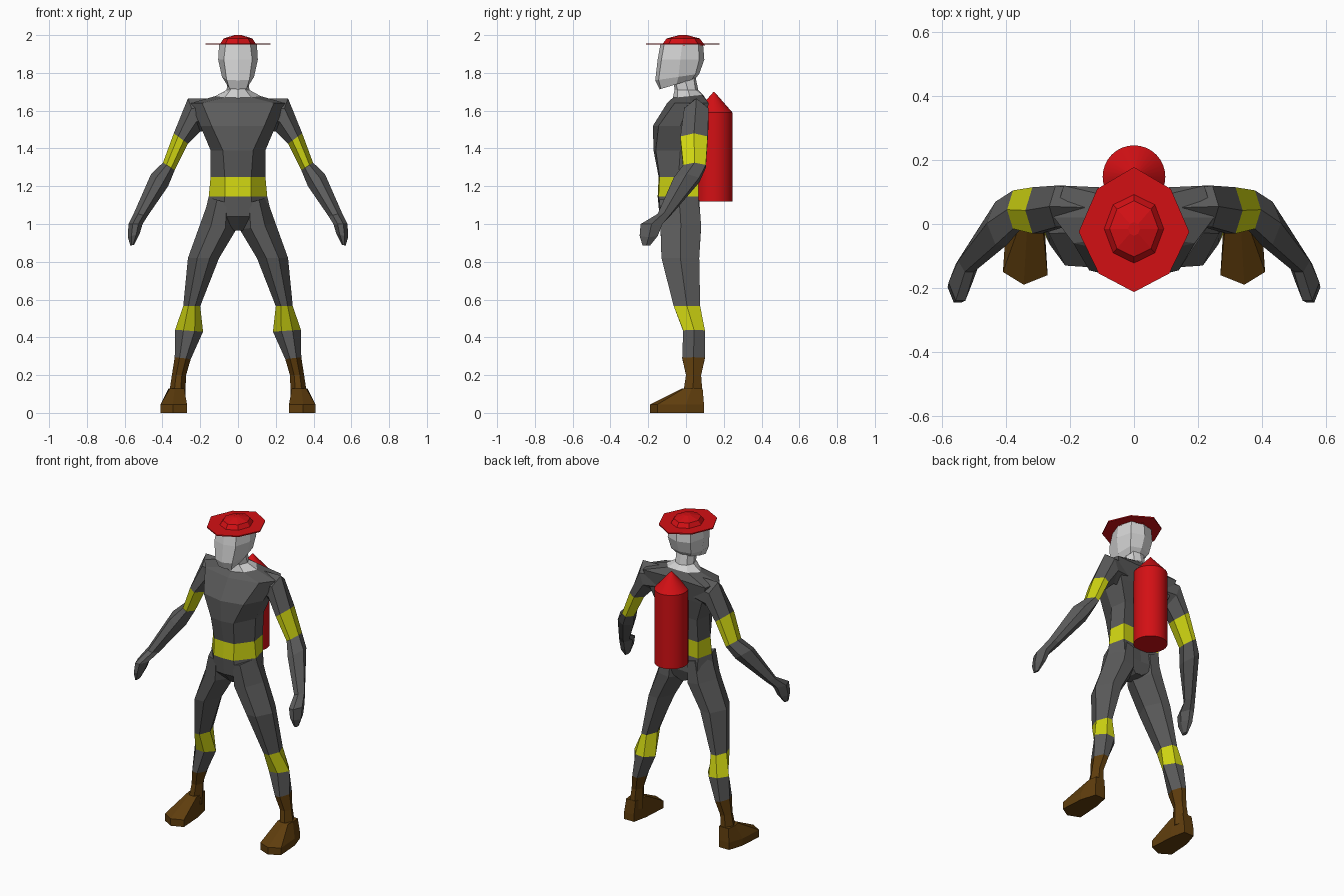
import bpy, bmesh, math
from mathutils import Vector

if "Cube" in bpy.data.objects:
    bpy.data.objects.remove(bpy.data.objects["Cube"])


def make_mat(name, rgb):
    m = bpy.data.materials.new(name)
    m.diffuse_color = (*rgb, 1)
    m.use_nodes = True
    m.node_tree.nodes["Principled BSDF"].inputs["Base Color"].default_value = m.diffuse_color
    return m


GREY = make_mat("dark grey suit", (0.105, 0.105, 0.105))
YELLOW = make_mat("yellow band", (0.64, 0.68, 0.006))
BROWN = make_mat("brown boot", (0.115, 0.047, 0.004))
RED = make_mat("red", (0.65, 0.005, 0.007))
PALE = make_mat("pale grey skin", (0.65, 0.65, 0.65))


def loft(name, rings, mats):
    """Skin closed rings of equal length; mats holds one material per segment."""
    bm = bmesh.new()
    palette = list(dict.fromkeys(mats))
    loops = [[bm.verts.new(p) for p in r] for r in rings]
    n = len(loops[0])
    for a, b, m in zip(loops, loops[1:], mats):
        for i in range(n):
            j = (i + 1) % n
            bm.faces.new((a[i], a[j], b[j], b[i])).material_index = palette.index(m)
    bm.faces.new(loops[0]).material_index = palette.index(mats[0])
    bm.faces.new(loops[-1]).material_index = palette.index(mats[-1])
    bmesh.ops.recalc_face_normals(bm, faces=bm.faces)
    me = bpy.data.meshes.new(name)
    bm.to_mesh(me)
    bm.free()
    for m in palette:
        me.materials.append(m)
    ob = bpy.data.objects.new(name, me)
    bpy.context.collection.objects.link(ob)
    return ob


def mirrored_ring(z, slope, half):
    """Eight-sided ring from its five right-hand points, front to back."""
    pts = half + [(-x, y) for x, y in half[-2:0:-1]]
    return [Vector((x, y, z + slope * y)) for x, y in pts]


def limb_ring(side, ox, oz, ix, iz, yf, yb):
    """Six-sided limb section from its outer point, inner point and depth."""
    ym = (yf + yb) / 2
    o, i = Vector((ox, ym, oz)), Vector((ix, ym, iz))
    pts = [o]
    for t, y in ((0.3, yf), (0.7, yf), (1, ym), (0.7, yb), (0.3, yb)):
        p = o.lerp(i, t)
        p.y = y
        pts.append(p)
    return [Vector((side * p.x, p.y, p.z)) for p in pts]


# Torso with pelvis, belt, chest, shoulders and neck
torso = [
    (0.965, 0, [(0, -.07), (.02, -.06), (.03, -.02), (.02, .04), (0, .05)]),
    (1.04, 0, [(0, -.14), (.08, -.132), (.18, -.03), (.13, .075), (0, .065)]),
    (1.145, 0, [(0, -.15), (.07, -.145), (.155, -.04), (.13, .065), (0, .055)]),
    (1.25, 0, [(0, -.145), (.07, -.14), (.145, -.04), (.13, .065), (0, .06)]),
    (1.39, 0, [(0, -.172), (.08, -.16), (.145, -.03), (.13, .075), (0, .065)]),
    (1.52, 0, [(0, -.175), (.14, -.145), (.2, -.03), (.18, .1), (0, .09)]),
    (1.64, 0, [(0, -.1), (.19, -.06), (.25, .02), (.22, .12), (0, .11)]),
    (1.675, .1, [(0, -.07), (.07, -.045), (.12, .02), (.07, .085), (0, .09)]),
    (1.71, 0, [(0, -.06), (.04, -.045), (.06, .01), (.04, .05), (0, .065)]),
    (1.78, 0, [(0, -.07), (.04, -.06), (.055, -.01), (.04, .04), (0, .05)]),
]
loft("torso", [mirrored_ring(*r) for r in torso],
     [GREY, GREY, YELLOW, GREY, GREY, GREY, GREY, PALE, PALE])

# Head
head = [
    (1.755, .3, [(0, -.14), (.045, -.133), (.06, -.05), (.05, .03), (0, .05)]),
    (1.785, .15, [(0, -.163), (.06, -.145), (.085, -.04), (.07, .05), (0, .07)]),
    (1.87, 0, [(0, -.15), (.075, -.13), (.105, -.03), (.08, .07), (0, .097)]),
    (1.955, 0, [(0, -.135), (.065, -.115), (.1, -.02), (.075, .065), (0, .09)]),
]
loft("head", [mirrored_ring(*r) for r in head], [PALE] * 3)

# Hat: thin brim and low crown
brim = [(0, -.213), (.11, -.155), (.173, -.025), (.115, .11), (0, .178)]
loft("hat_brim", [mirrored_ring(z, 0, brim) for z in (1.949, 1.956)], [RED])
crown = [(0, -.122), (.065, -.09), (.093, -.015), (.065, .06), (0, .092)]


def scaled(s):
    return [(x * s, -.015 + (y + .015) * s) for x, y in crown]


loft("hat_crown", [mirrored_ring(z, 0, scaled(s))
                   for z, s in ((1.945, 1.08), (1.982, .82), (2.0, .2))], [RED] * 2)

# Limb sections: outer x, outer z, inner x, inner z, front y, back y
arm = [
    (.10, 1.665, .12, 1.50, 0, .10),
    (.265, 1.665, .20, 1.49, -.01, .12),
    (.34, 1.48, .265, 1.425, -.03, .115),
    (.397, 1.325, .335, 1.285, -.015, .105),
    (.46, 1.265, .37, 1.20, -.065, .07),
    (.55, 1.06, .48, 1.04, -.15, -.08),
    (.58, 1.00, .505, 1.00, -.24, -.125),
    (.583, .93, .52, .95, -.245, -.15),
    (.57, .885, .55, .89, -.23, -.19),
]
leg = [
    (.15, 1.14, .02, 1.10, -.14, .07),
    (.20, 1.00, .01, .97, -.135, .08),
    (.265, .82, .10, .82, -.13, .07),
    (.29, .565, .20, .565, -.065, .075),
    (.333, .44, .185, .43, -.015, .10),
    (.335, .295, .25, .285, -.02, .10),
    (.35, .20, .275, .20, 0, .08),
    (.37, .07, .28, .07, -.02, .09),
]
# Foot outlines, starting at the toe tip
sole = [(.345, -.19), (.41, -.15), (.40, 0), (.37, .095), (.30, .095), (.28, 0), (.27, -.16)]
instep = [(.335, -.02), (.36, -.01), (.367, .03), (.36, .088), (.295, .088), (.285, .03), (.285, -.01)]

for side, label in ((-1, "left"), (1, "right")):
    loft(label + "_arm", [limb_ring(side, *s) for s in arm],
         [GREY, GREY, YELLOW] + [GREY] * 5)
    loft(label + "_leg", [limb_ring(side, *s) for s in leg],
         [GREY] * 3 + [YELLOW, GREY, BROWN, BROWN])
    loft(label + "_foot", [[Vector((side * x, y, z)) for x, y in outline]
                           for outline, z in ((sole, 0), (sole, .045), (instep, .13))],
         [BROWN] * 2)

# Air tank on the back, with a conical top
tank = loft("air_tank", [[Vector((r * math.cos(k * math.tau / 32),
                                  .148 + r * math.sin(k * math.tau / 32), z))
                          for k in range(32)]
                         for r, z in ((.098, 1.12), (.098, 1.59), (.002, 1.7))], [RED] * 2)
bpy.context.view_layer.objects.active = tank
tank.select_set(True)
bpy.ops.object.shade_smooth_by_angle(angle=math.radians(30))
